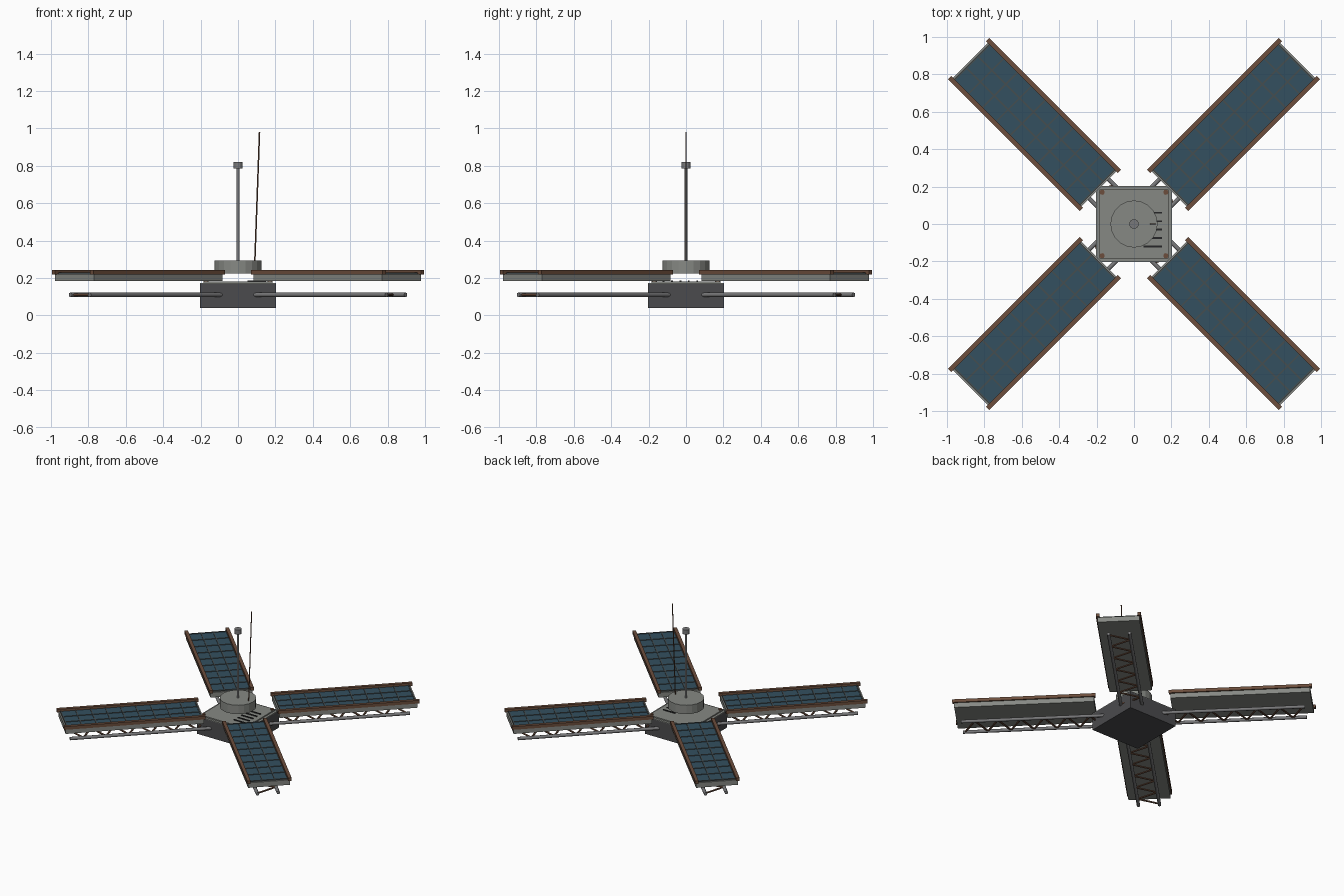
import bpy, math
from mathutils import Vector, Matrix

cube = bpy.data.objects.get("Cube")
if cube:
    bpy.data.objects.remove(cube, do_unlink=True)


def material(name, r, g, b):
    m = bpy.data.materials.new(name)
    m.use_nodes = True
    m.diffuse_color = (r, g, b, 1)
    m.node_tree.nodes["Principled BSDF"].inputs["Base Color"].default_value = (r, g, b, 1)
    return m


grey = material("light grey metal", 0.24, 0.25, 0.23)
dark = material("dark hull", 0.07, 0.07, 0.075)
steel = material("steel tube", 0.19, 0.19, 0.195)
copper = material("copper brown", 0.15, 0.075, 0.045)
blue = material("solar blue", 0.033, 0.08, 0.115)
slate = material("cell divider", 0.06, 0.075, 0.08)
black = material("black slot", 0.018, 0.018, 0.02)


def finish(name, mat, turn=None):
    ob = bpy.context.object
    ob.name = name
    ob.data.materials.append(mat)
    if turn:
        ob.matrix_world = turn @ ob.matrix_basis
    return ob


def box(name, mat, lo, hi, turn=None):
    """Box between two opposite corners."""
    lo, hi = Vector(lo), Vector(hi)
    bpy.ops.mesh.primitive_cube_add(size=1, location=(lo + hi) / 2)
    bpy.context.object.scale = hi - lo
    return finish(name, mat, turn)


def tube(name, mat, a, b, radius, sides=10, turn=None):
    """Cylinder from point a to point b."""
    a, b = Vector(a), Vector(b)
    d = b - a
    bpy.ops.mesh.primitive_cylinder_add(
        vertices=sides, radius=radius, depth=d.length, location=(a + b) / 2,
        rotation=d.to_track_quat("Z", "Y").to_euler())
    ob = finish(name, mat, turn)
    if sides < 16:
        bpy.ops.object.shade_smooth_by_angle(angle=math.radians(50))
    return ob


# Body with a stepped lid
H = 0.203
box("body", dark, (-H, -H, 0.04), (H, H, 0.168))
box("lid_rim", grey, (-H, -H, 0.168), (H, H, 0.173))
box("lid", grey, (-0.185, -0.185, 0.173), (0.185, 0.185, 0.182))
for x in (-0.17, 0.17):
    for y in (-0.17, 0.17):
        tube("lid_bolt", copper, (x, y, 0.18), (x, y, 0.188), 0.014)

# Vent slots on the lid
for i in range(5):
    y = 0.06 - 0.045 * i
    box("vent_slot", black, (0.05, y - 0.005, 0.18), (0.15, y + 0.005, 0.187))

# Drum, mast and whip antenna
tube("drum", grey, (0, 0, 0.225), (0, 0, 0.293), 0.126, 20)
tube("mast", steel, (0, 0, 0.29), (0, 0, 0.79), 0.008)
tube("mast_head", steel, (0, 0, 0.785), (0, 0, 0.82), 0.025, 16)
tube("whip_antenna", copper, (0.09, 0, 0.29), (0.115, 0, 0.98), 0.004, 6)

# Four arms, each built along +x and turned onto a diagonal
IN, OUT, W = 0.265, 1.237, 0.147
COLS, ROWS, SEGS = 9, 3, 12
for k in range(4):
    turn = Matrix.Rotation(math.radians(45 + 90 * k), 4, "Z")
    box("panel_frame", grey, (IN, -W, 0.183), (OUT, W, 0.221), turn)
    x0, x1, w = IN + 0.014, OUT - 0.014, W - 0.016
    box("solar_cells", blue, (x0, -w, 0.22), (x1, w, 0.226), turn)
    for i in range(COLS + 1):
        x = x0 + (x1 - x0) * i / COLS
        box("cell_divider", slate, (x - 0.004, -w, 0.22), (x + 0.004, w, 0.23), turn)
    for j in range(1, ROWS):
        y = -w + 2 * w * j / ROWS
        box("cell_divider_long", slate, (x0, y - 0.004, 0.22), (x1, y + 0.004, 0.23), turn)
    # Side rails and boom tubes
    for s in (-1, 1):
        y = s * 0.144
        box("panel_rail", copper, (0.255, y - 0.012, 0.219), (1.25, y + 0.012, 0.243), turn)
        tube("boom_tube", steel, (0.2, s * 0.073, 0.11), (1.195, s * 0.073, 0.11), 0.012, 10, turn)
    # Zigzag lacing between the boom tubes
    for i in range(SEGS):
        s = 1 if i % 2 else -1
        step = (1.18 - 0.22) / SEGS
        a = 0.22 + step * i
        tube("boom_lacing", copper, (a, s * 0.073, 0.11), (a + step, -s * 0.073, 0.11), 0.007, 6, turn)
